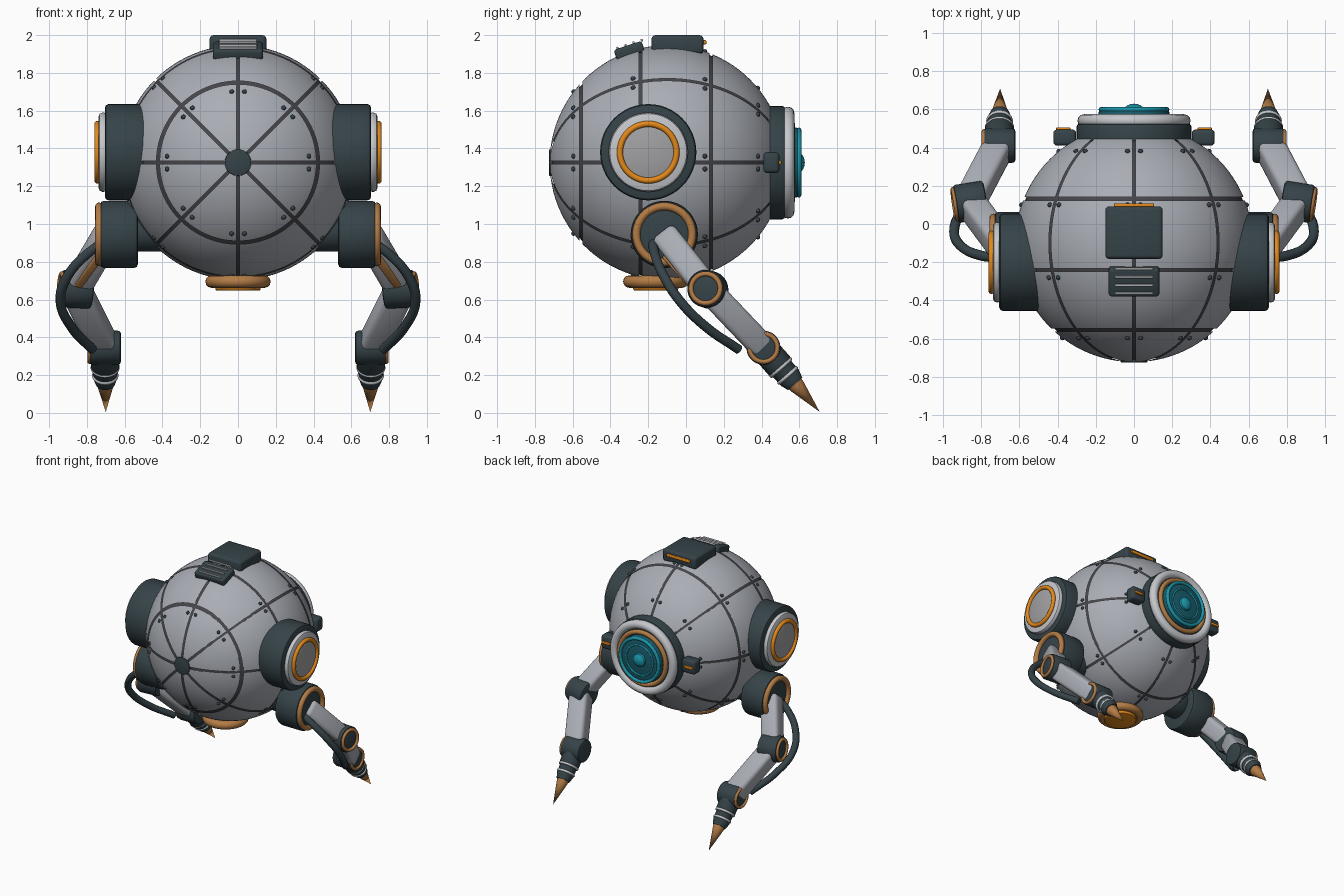
import bpy, bmesh, math
from mathutils import Vector, Matrix

if "Cube" in bpy.data.objects:
    bpy.data.objects.remove(bpy.data.objects["Cube"])

def mat(name, r, g, b):
    m = bpy.data.materials.new(name)
    m.diffuse_color = (r, g, b, 1)
    m.use_nodes = True
    m.node_tree.nodes["Principled BSDF"].inputs["Base Color"].default_value = m.diffuse_color
    return m

PANEL = mat("panel grey", .40, .42, .46)
SILVER = mat("light silver", .56, .57, .60)
DARK = mat("dark slate", .036, .056, .065)
SEAM = mat("seam grey", .06, .06, .07)
BRONZE = mat("bronze", .45, .20, .06)
ORANGE = mat("orange", .78, .25, .01)
TEAL = mat("teal", .01, .30, .40)
DEEP = mat("deep teal", .01, .11, .15)
DISC = mat("disc grey", .36, .36, .37)

C = Vector((0, -.1, 1.325))   # body centre
R = .622
X, Y, Z = Vector((1, 0, 0)), Vector((0, 1, 0)), Vector((0, 0, 1))

def finish(name, bm, m, angle=35):
    me = bpy.data.meshes.new(name)
    bm.to_mesh(me)
    bm.free()
    me.materials.append(m)
    o = bpy.data.objects.new(name, me)
    bpy.context.collection.objects.link(o)
    bpy.ops.object.select_all(action='DESELECT')
    o.select_set(True)
    bpy.context.view_layer.objects.active = o
    bpy.ops.object.shade_smooth_by_angle(angle=math.radians(angle))
    return o

def frame(c, axis):
    """Matrix at c with local z along axis and local x near world x."""
    z = Vector(axis).normalized()
    ref = X if abs(z.x) < .9 else Y
    y = z.cross(ref).normalized()
    x = y.cross(z)
    return Matrix.Translation(c) @ Matrix((x, y, z)).transposed().to_4x4()

def lathe(name, c, axis, prof, m, n=48):
    bm = bmesh.new()
    vs = [bm.verts.new((r, 0, h)) for r, h in prof]
    es = [bm.edges.new(p) for p in zip(vs, vs[1:])]
    bmesh.ops.spin(bm, geom=vs + es, cent=(0, 0, 0), axis=(0, 0, 1),
                   angle=2 * math.pi, steps=n)
    bmesh.ops.remove_doubles(bm, verts=bm.verts, dist=1e-5)
    bmesh.ops.recalc_face_normals(bm, faces=bm.faces)
    bm.transform(frame(c, axis))
    return finish(name, bm, m)

def drum(name, c, axis, r, h0, h1, m, b=.015):
    k = .3 * b
    return lathe(name, c, axis, [(0, h0), (r - b, h0), (r - k, h0 + k), (r, h0 + b),
                 (r, h1 - b), (r - k, h1 - k), (r - b, h1), (0, h1)], m)

def ring(name, c, axis, r, t, m, flat=1):
    prof = [(r + t * math.cos(a), flat * t * math.sin(a))
            for a in [i * math.pi / 6 for i in range(13)]]
    return lathe(name, c, axis, prof, m)

def box(name, mtx, size, m, b=.02, seg=3):
    bm = bmesh.new()
    bmesh.ops.create_cube(bm, size=1)
    bm.transform(Matrix.Diagonal((*size, 1)))
    bmesh.ops.bevel(bm, geom=bm.edges[:], offset=b, segments=seg, profile=.5, affect='EDGES')
    bm.transform(mtx)
    return finish(name, bm, m)

def beam(name, a, b, w, d, m, bev=.03):
    a, b = Vector(a), Vector(b)
    return box(name, frame((a + b) / 2, b - a), (w, d, (b - a).length), m, bev)

# Body: panels cut apart along seams, over a darker core
SEAM_Y = (-.455, -.14, .232)
W = .008
bm = bmesh.new()
bmesh.ops.create_uvsphere(bm, u_segments=96, v_segments=48, radius=R)
bm.transform(Matrix.Rotation(math.pi / 2, 4, 'X'))
planes = [(Vector((math.cos(i * math.pi / 4), 0, math.sin(i * math.pi / 4))), 0) for i in range(4)]
planes += [(Y, y) for y in SEAM_Y]
for n, d in planes:
    for s in (-W, W):
        bmesh.ops.bisect_plane(bm, geom=bm.verts[:] + bm.edges[:] + bm.faces[:],
                               plane_co=n * (d + s), plane_no=n, dist=1e-6)
gaps = [f for f in bm.faces
        if any(abs(f.calc_center_median().dot(n) - d) < W * .98 for n, d in planes)]
bmesh.ops.delete(bm, geom=gaps, context='FACES')
bm.transform(Matrix.Translation(C))
finish("body_panels", bm, PANEL, 60)
bm = bmesh.new()
bmesh.ops.create_uvsphere(bm, u_segments=64, v_segments=32, radius=R - .01)
bm.transform(Matrix.Translation(C))
finish("body_core", bm, SEAM, 60)
drum("front_pole_cap", C, -Y, .07, R - .03, R + .003, DARK, .004)

# Rivets in pairs beside each seam crossing
bm = bmesh.new()
for y in (-.495, -.18, .20, .48):
    rr = math.sqrt(R * R - y * y)
    for i in range(8):
        for s in (-1, 1):
            a = i * math.pi / 4 + s * .034 / rr
            p = C + Vector((rr * math.cos(a), y, rr * math.sin(a)))
            bmesh.ops.create_icosphere(bm, subdivisions=2, radius=.013,
                                       matrix=Matrix.Translation(p))
finish("rivets", bm, DARK, 60)

# Eye on the back
E = Vector((0, 0, 1.325))
drum("eye_drum", E, Y, .30, .375, .525, DARK, .015)
ring("eye_rim", E + Y * .54, Y, .262, .034, SILVER)
drum("eye_inner", E, Y, .25, .50, .55, DARK)
ring("eye_bronze_ring", E + Y * .558, Y, .208, .018, BRONZE)
drum("eye_lens", E, Y, .185, .53, .594, DEEP, .01)
ring("eye_teal_ring", E + Y * .598, Y, .172, .013, TEAL)
ring("eye_inner_ring", E + Y * .596, Y, .12, .007, TEAL)
lathe("eye_pupil", E + Y * .59, Y, [(.055, 0), (.05, .018), (.035, .03), (.018, .037), (0, .039)], TEAL)
for s in (-1, 1):
    box("eye_side_lug", Matrix.Translation((s * .362, .452, 1.325)), (.12, .085, .11), DARK)
    box("eye_lug_light", Matrix.Translation((s * .37, .496, 1.325)), (.075, .018, .022), ORANGE, .005)

# Top hatch and vent
box("top_hatch", Matrix.Translation((0, -.045, 1.95)), (.30, .275, .10), DARK)
box("top_hatch_light", Matrix.Translation((0, .098, 1.962)), (.21, .02, .022), ORANGE, .006)
V = Matrix.Translation((0, -.3, 1.917)) @ Matrix.Rotation(math.radians(18), 4, 'X')
box("vent_box", V, (.265, .155, .06), DARK, .015)
for i in range(4):
    box("vent_slat", V @ Matrix.Translation((0, -.055 + i * .045, .033)), (.20, .012, .014), SILVER, .003)

# Thruster underneath
U = Vector((0, -.16, 0))
ring("belly_ring", U + Z * .695, Z, .14, .033, BRONZE)
drum("belly_thruster", U, Z, .12, .647, .72, ORANGE, .01)

for s in (-1, 1):
    def P(x, y, z):
        return Vector((s * x, y, z))
    A = X * s
    # Side pods
    pod = P(0, -.2, 1.38)
    drum("pod_drum", pod, A, .255, .48, .705, DARK, .02)
    drum("pod_plate", pod, A, .21, .69, .738, SILVER, .02)
    ring("pod_orange_ring", pod + A * .745, A, .15, .016, ORANGE)
    drum("pod_disc", pod, A, .14, .70, .745, DISC, .005)

    # Shoulder
    sh = P(0, -.115, .945)
    drum("shoulder_neck", sh + Z * .02, A, .11, .38, .56, DARK)
    drum("shoulder_drum", sh, A, .178, .53, .73, DARK, .02)
    ring("shoulder_ring", sh + A * .735, A, .148, .021, BRONZE)

    # Arm
    s0, el, wr, tip = P(.69, -.115, .945), P(.86, .115, .655), P(.705, .41, .345), P(.70, .708, .005)
    beam("upper_arm", s0, el, .14, .14, PANEL)
    beam("upper_arm_strip", P(.735, -.11, .83), P(.85, .03, .672), .045, .035, BRONZE, .01)
    ea = P(1, -.15, .05).normalized()
    drum("elbow_joint", el, ea, .10, -.085, .075, DARK, .015)
    ring("elbow_ring", el + ea * .076, ea, .078, .013, BRONZE)
    beam("lower_arm", el, wr, .15, .14, PANEL)
    drum("wrist_joint", wr, A, .09, -.085, .08, DARK, .015)
    ring("wrist_ring", wr + A * .08, A, .074, .012, BRONZE)

    # Tool tip
    d = (tip - wr).normalized()
    L = (tip - wr).length
    lathe("tool_sleeve", wr, d, [(0, 0), (.075, 0), (.075, .13), (.064, .15), (.064, .21),
                                 (.05, .255), (0, .255)], DARK)
    ring("tool_band_upper", wr + d * .14, d, .067, .010, SILVER)
    ring("tool_band_lower", wr + d * .195, d, .06, .010, SILVER)
    lathe("tool_spike", wr, d, [(0, .24), (.045, .24), (.042, .27), (0, L)], BRONZE)

    # Hanging cable
    cu = bpy.data.curves.new("arm_cable", 'CURVE')
    cu.dimensions = '3D'
    cu.bevel_depth = .026
    cu.bevel_resolution = 3
    cu.use_fill_caps = True
    pts = [P(.68, -.175, .92), P(.80, -.165, .84), P(.91, -.11, .71), P(.94, -.03, .59),
           P(.885, .10, .46), P(.77, .28, .335)]
    sp = cu.splines.new('BEZIER')
    sp.bezier_points.add(len(pts) - 1)
    for bp, p in zip(sp.bezier_points, pts):
        bp.co = p
        bp.handle_left_type = bp.handle_right_type = 'AUTO'
    cu.materials.append(DARK)
    bpy.context.collection.objects.link(bpy.data.objects.new("arm_cable", cu))
